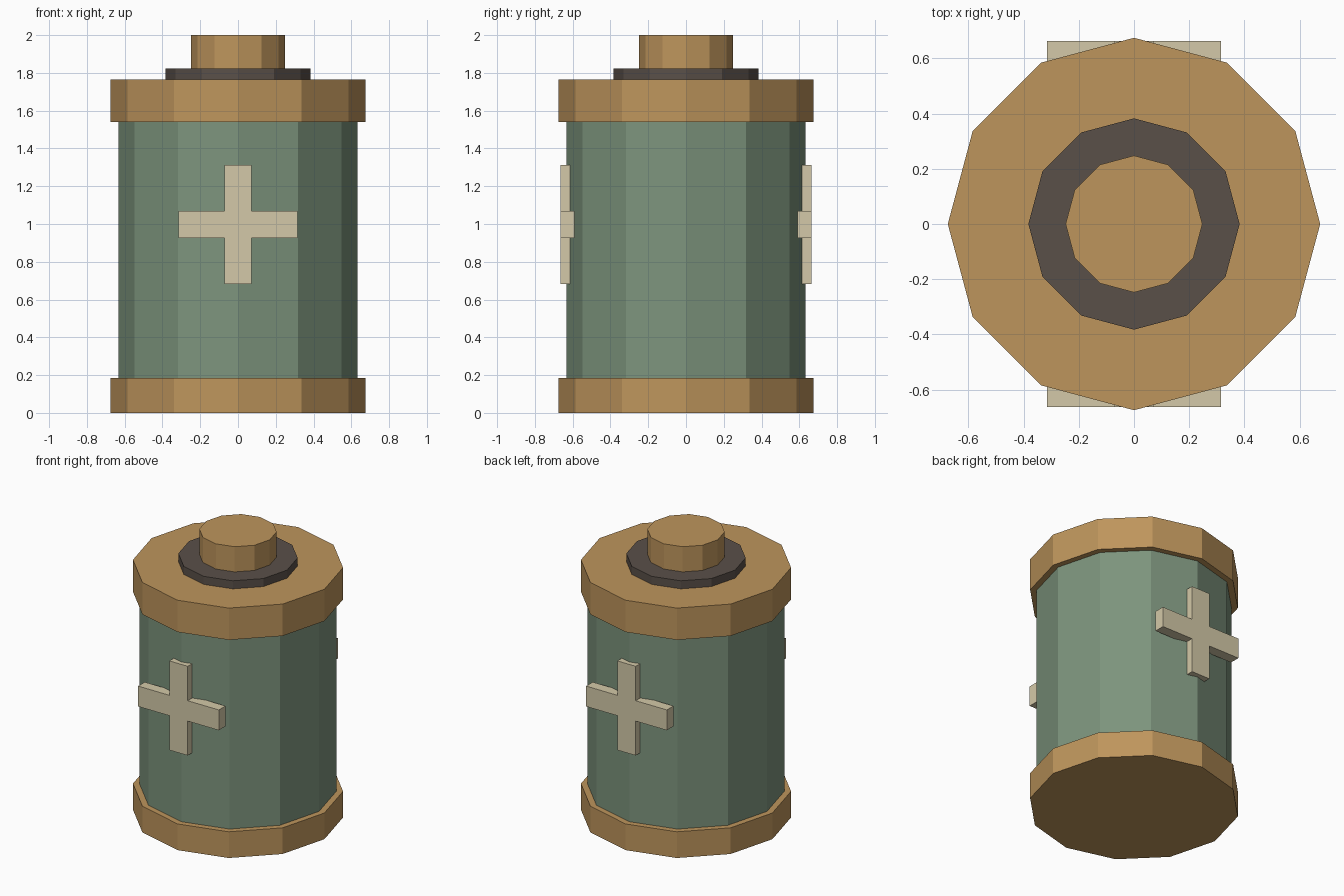
import bpy
import bmesh

cube = bpy.data.objects.get("Cube")
if cube:
    bpy.data.objects.remove(cube, do_unlink=True)


def material(name, rgb):
    # 8-bit display colour to linear
    linear = [((c / 255 + 0.055) / 1.055) ** 2.4 for c in rgb] + [1]
    mat = bpy.data.materials.new(name)
    mat.use_nodes = True
    mat.diffuse_color = linear
    mat.node_tree.nodes["Principled BSDF"].inputs["Base Color"].default_value = linear
    return mat


brass = material("brass", (190, 149, 92))
green = material("muted green", (125, 148, 125))
cream = material("cream", (212, 201, 168))
dark = material("dark grey", (90, 80, 73))


def drum(name, radius, bottom, top, mat):
    """Flat-sided twelve-sided drum between two heights."""
    bpy.ops.mesh.primitive_cylinder_add(
        vertices=12, radius=radius, depth=top - bottom,
        location=(0, 0, (bottom + top) / 2))
    obj = bpy.context.object
    obj.name = name
    obj.data.materials.append(mat)


def cross(name, side):
    """Extruded plus sign, partly sunk into the body."""
    arm, half, mid = 0.315, 0.072, 0.998
    outline = [(half, half), (half, arm), (-half, arm), (-half, half),
               (-arm, half), (-arm, -half), (-half, -half), (-half, -arm),
               (half, -arm), (half, -half), (arm, -half), (arm, half)]
    bm = bmesh.new()
    face = bm.faces.new([bm.verts.new((x, side * 0.59, mid + z)) for x, z in outline])
    result = bmesh.ops.extrude_face_region(bm, geom=[face])
    moved = [v for v in result["geom"] if isinstance(v, bmesh.types.BMVert)]
    bmesh.ops.translate(bm, verts=moved, vec=(0, side * 0.074, 0))
    bmesh.ops.recalc_face_normals(bm, faces=bm.faces)
    mesh = bpy.data.meshes.new(name)
    bm.to_mesh(mesh)
    bm.free()
    mesh.materials.append(cream)
    bpy.context.collection.objects.link(bpy.data.objects.new(name, mesh))


# Stacked canister parts
drum("bottom_cap", 0.675, 0, 0.185, brass)
drum("body", 0.633, 0.1, 1.6, green)
drum("top_cap", 0.675, 1.54, 1.765, brass)
drum("terminal_ring", 0.383, 1.7, 1.822, dark)
drum("terminal", 0.248, 1.75, 2, brass)

# Raised crosses front and back
cross("front_cross", -1)
cross("back_cross", 1)
